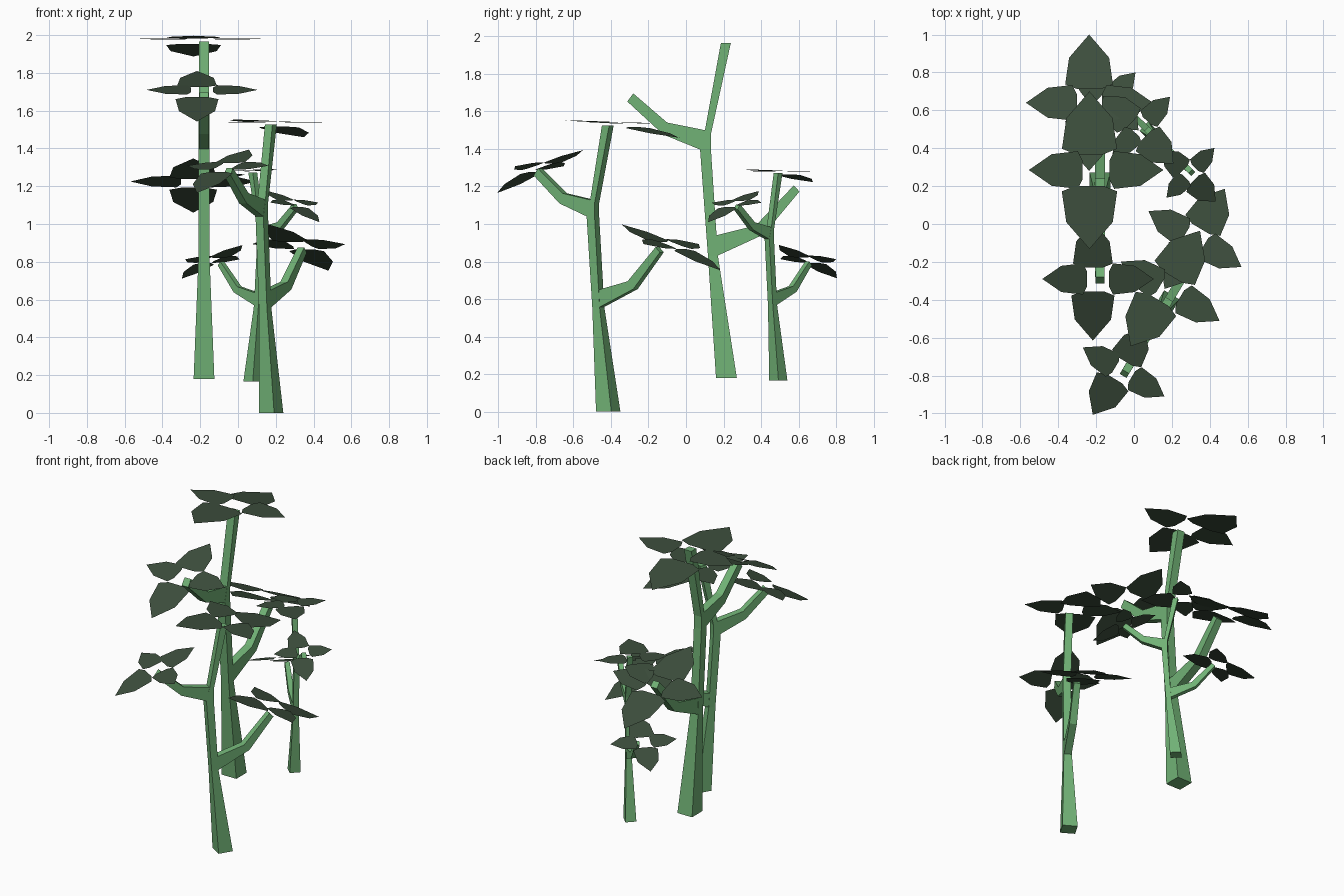
import bpy
from math import radians

if "Cube" in bpy.data.objects:
    bpy.data.objects.remove(bpy.data.objects["Cube"])


def material(name, rgb):
    m = bpy.data.materials.new(name)
    m.diffuse_color = (*rgb, 1)
    m.use_nodes = True
    m.node_tree.nodes["Principled BSDF"].inputs["Base Color"].default_value = m.diffuse_color
    return m


BARK = material("light_green_bark", (0.165, 0.445, 0.18))
LEAF = material("dark_green_leaf", (0.045, 0.075, 0.045))


def add(name, verts, faces, mat, place):
    me = bpy.data.meshes.new(name)
    me.from_pydata(verts, [], faces)
    me.materials.append(mat)
    ob = bpy.data.objects.new(name, me)
    bpy.context.collection.objects.link(ob)
    loc, turn, size = place
    ob.location = loc
    ob.rotation_euler.z = radians(turn)
    ob.scale = (size,) * 3


def limb(name, sections, place):
    """Four-sided tube; each section: edge A (y,z), edge B (y,z), half width in x."""
    verts, faces = [], []
    for ya, za, yb, zb, h in sections:
        verts += [(-h, ya, za), (h, ya, za), (h, yb, zb), (-h, yb, zb)]
    n = len(sections)
    for s in range(n - 1):
        for k in range(4):
            a, b = 4 * s + k, 4 * s + (k + 1) % 4
            faces.append((a, b, b + 4, a + 4))
    faces += [(3, 2, 1, 0), tuple(range(4 * n - 4, 4 * n))]
    # a limb heading toward -y needs its winding turned
    if sections[0][0] > sections[-1][0] and sections[0][0] < -0.1:
        faces = [f[::-1] for f in faces]
    add(name, verts, faces, BARK, place)


def leaf_cluster(name, cx, cross_x, cy, r_side, r_front, r_back, front, back, side, place):
    """Four flat leaves round a hole; each leaf lies in z = c + s * (y - cy)."""
    verts, faces = [], []
    leaves = [((1, 0), cx, r_side, 0.28, side), ((-1, 0), cx, r_side, 0.28, side),
              ((0, 1), cross_x, r_back, 0.35, back), ((0, -1), cross_x, r_front, 0.35, front)]
    for (dx, dy), ox, r, w, (c, s) in leaves:
        outline = [(0.2, -0.5), (0.27, -1), (0.66, -0.84), (1, 0),
                   (0.66, 0.84), (0.27, 1), (0.2, 0.5)]
        start = len(verts)
        for u, v in outline:
            u, v = u * r, v * w * r
            y = dx * v + dy * u
            verts.append((ox + dx * u - dy * v, cy + y, c + s * y))
        faces.append(tuple(range(start, len(verts))))
    add(name, verts, faces, LEAF, place)


# Trunk and branch profiles shared by all trees
TRUNK = [(-0.055, 0, 0.056, 0, 0.055), (-0.098, 0.65, -0.045, 0.65, 0.029),
         (-0.14, 1.217, -0.082, 1.217, 0.028), (-0.114, 1.32, -0.082, 1.30, 0.028),
         (-0.029, 1.785, 0.024, 1.785, 0.027)]
UPPER = [(-0.14, 1.217, -0.114, 1.32, 0.027), (-0.337, 1.297, -0.316, 1.361, 0.027),
         (-0.528, 1.473, -0.496, 1.516, 0.024)]
LOWER = [(-0.045, 0.652, -0.056, 0.759, 0.027), (0.199, 0.764, 0.157, 0.812, 0.027),
         (0.39, 0.993, 0.359, 1.025, 0.024)]

# The same tree, placed three times: location, turn, size
TREES = {"large_tree": ((-0.18, 0.215, 0.18), 0, 1.0),
         "middle_tree": ((0.175, -0.415, 0), -31, 0.855),
         "small_tree": ((0.077, 0.492, 0.165), 46, 0.62)}

for tree, place in TREES.items():
    limb(tree + "_trunk", TRUNK, place)
    limb(tree + "_upper_branch", UPPER, place)
    limb(tree + "_lower_branch", LOWER, place)
    leaf_cluster(tree + "_top_leaves", -0.02, -0.055, 0.07, 0.355, 0.417, 0.415,
                 (1.80, -0.04), (1.79, -0.2), (1.80, -0.03), place)
    leaf_cluster(tree + "_upper_leaves", -0.01, -0.037, -0.505, 0.294, 0.325, 0.30,
                 (1.525, 0.5), (1.525, 0.35), (1.53, 0.3), place)
    leaf_cluster(tree + "_lower_leaves", -0.055, -0.057, 0.425, 0.335, 0.36, 0.36,
                 (1.03, -0.38), (1.046, -0.46), (1.045, -0.33), place)
